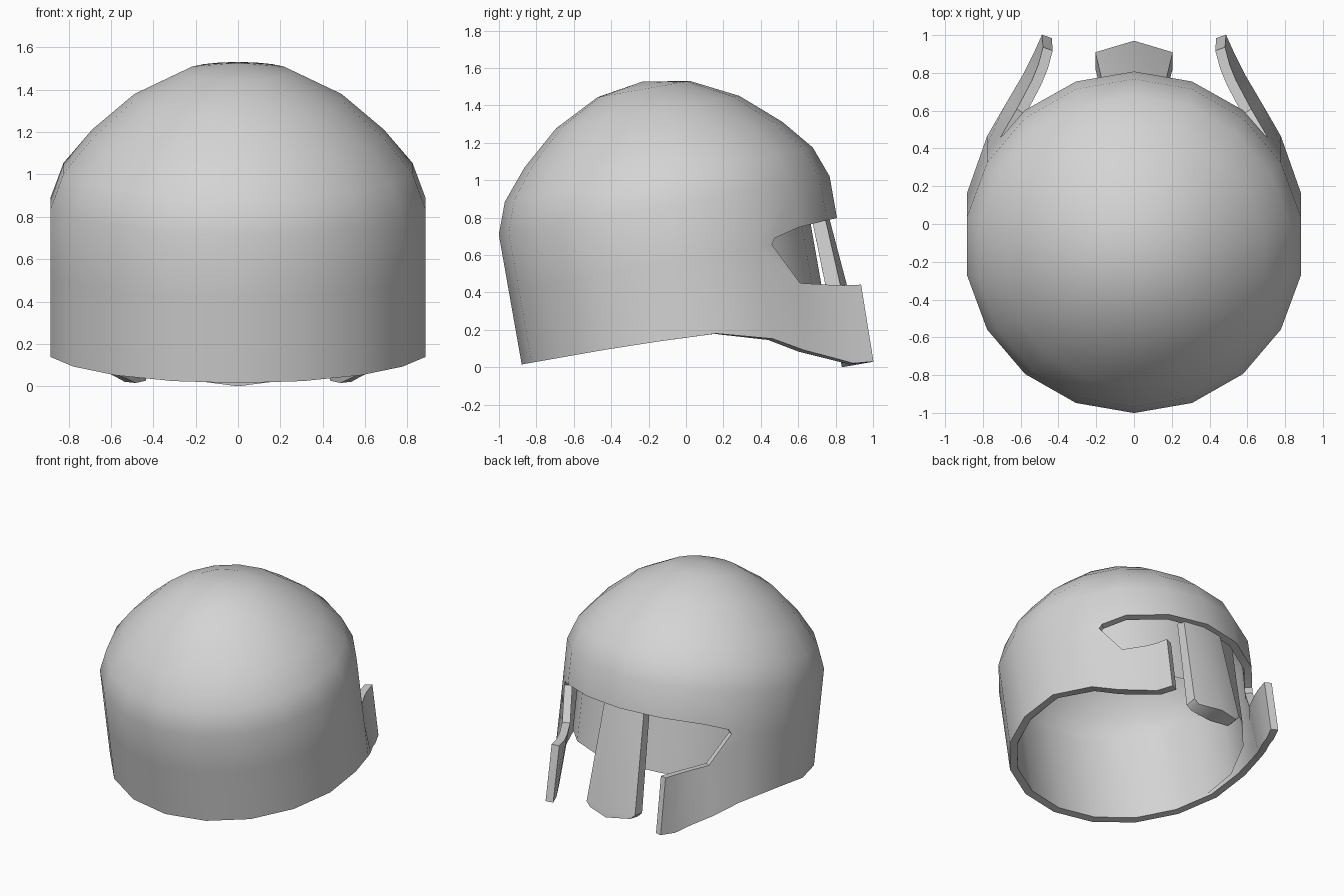
import bpy, bmesh, math

if "Cube" in bpy.data.objects:
    bpy.data.objects.remove(bpy.data.objects["Cube"], do_unlink=True)

steel = bpy.data.materials.new("light_grey")
steel.use_nodes = True
steel.diffuse_color = (0.66, 0.66, 0.66, 1)
steel.node_tree.nodes["Principled BSDF"].inputs["Base Color"].default_value = (0.66, 0.66, 0.66, 1)

TILT = math.radians(10)      # the whole helmet leans back
ORIGIN = (0, 0.006, 0.171)   # centre of the rim
RADIUS = 0.898


def finish(name, bm, thickness):
    """Mirror the +x half, thicken it inwards, tilt it and shade it."""
    mesh = bpy.data.meshes.new(name)
    bm.to_mesh(mesh)
    bm.free()
    mesh.materials.append(steel)
    ob = bpy.data.objects.new(name, mesh)
    bpy.context.collection.objects.link(ob)
    bpy.ops.object.select_all(action='DESELECT')
    ob.select_set(True)
    bpy.context.view_layer.objects.active = ob
    mirror = ob.modifiers.new("Mirror", 'MIRROR')
    mirror.use_clip = True
    bpy.ops.object.modifier_apply(modifier="Mirror")
    if thickness:
        solid = ob.modifiers.new("Solidify", 'SOLIDIFY')
        solid.thickness = thickness
        solid.offset = -1
        solid.use_even_offset = True
        bpy.ops.object.modifier_apply(modifier="Solidify")
    bpy.ops.object.shade_smooth_by_angle(angle=math.radians(40))
    ob.location = ORIGIN
    ob.rotation_euler = (TILT, 0, 0)


def ring_vert(bm, j, rx, ry, h, shift=0):
    """Corner j of an 18-sided ring; corner 0 is the face side (+y)."""
    a = math.radians(20 * j)
    x = 0 if j in (0, 9) else rx * math.sin(a)
    return bm.verts.new((x, ry * math.cos(a) + shift, h))


def strip(bm, low, high):
    for j in range(len(low) - 1):
        bm.faces.new((low[j], high[j], high[j + 1], low[j + 1]))


# --- Shell: dome, wall and cheek guards ---
bm = bmesh.new()

# Dome rings from the wall top up to the crown
profile = [(RADIUS, 0.705), (0.836, 0.872), (0.70, 1.035), (0.497, 1.212), (0.25, 1.337)]
rings = [[ring_vert(bm, j, r, r, h) for j in range(10)] for r, h in profile]
for low, high in zip(rings, rings[1:]):
    strip(bm, low, high)
crown = bm.verts.new((0, 0, 1.377))
for j in range(9):
    bm.faces.new((rings[-1][j], crown, rings[-1][j + 1]))
top = rings[0]

# Side and back wall, with the rim dipping towards the cheeks
upper = [ring_vert(bm, j, RADIUS, RADIUS, 0.398) for j in range(3, 10)]
middle = [ring_vert(bm, j, RADIUS, RADIUS, 0.165) for j in range(3, 10)]
rim_heights = [-0.098, -0.018, -0.006] + [0] * 4
rim = [ring_vert(bm, j, RADIUS, RADIUS, h) for j, h in zip(range(3, 10), rim_heights)]
strip(bm, upper, top[3:])
strip(bm, middle, upper)
strip(bm, rim, middle)

# Brow and the outer corner of the eye opening
brow = [ring_vert(bm, j, RADIUS, RADIUS, h) for j, h in enumerate((0.478, 0.476, 0.465))]
strip(bm, brow, top[:3])
corner_top = bm.verts.new((0.691, 0.55, 0.43))
corner = bm.verts.new((0.707, 0.531, 0.398))
bm.faces.new((brow[2], top[2], top[3], upper[0], corner, corner_top))

# Cheek guard sweeping forward past the wall
cheek_top = [bm.verts.new(p) for p in (
    (0.482, 0.963, 0.105), (0.507, 0.87, 0.118), (0.54, 0.79, 0.135), (0.62, 0.643, 0.17))]
cheek_low = [bm.verts.new(p) for p in (
    (0.487, 0.957, -0.311), (0.535, 0.85, -0.302), (0.592, 0.745, -0.252), (0.68, 0.605, -0.188))]
strip(bm, cheek_low + [rim[0]], cheek_top + [middle[0]])
bm.faces.new((cheek_top[3], corner, upper[0], middle[0]))
finish("helmet_shell", bm, 0.055)

# --- Lining: uncut band against the wall, seen behind the eye openings ---
bm = bmesh.new()
lining_low = [ring_vert(bm, j, 0.825, 0.797, 0.04 if j < 4 else 0.005, -0.043) for j in range(10)]
lining_high = [ring_vert(bm, j, 0.825, 0.797, 0.70, -0.043) for j in range(10)]
strip(bm, lining_low, lining_high)
finish("inner_lining", bm, 0)

# --- Nose guard: ridged plate, widening downwards ---
bm = bmesh.new()
levels = []
for h_mid, h_edge, width, edge, ridge, back in (
        (0.50, 0.50, 0.165, 0.835, 0.856, 0.765),
        (-0.27, -0.255, 0.205, 0.872, 0.92, 0.785),
        (-0.312, -0.29, 0.17, 0.872, 0.924, 0.785)):
    levels.append([bm.verts.new(p) for p in (
        (0, ridge, h_mid), (width, edge, h_edge), (width, back, h_edge), (0, back, h_mid))])
for high, low in zip(levels, levels[1:]):
    strip(bm, low, high)
bm.faces.new(levels[0][::-1])
bm.faces.new(levels[-1])
finish("nose_guard", bm, 0)
